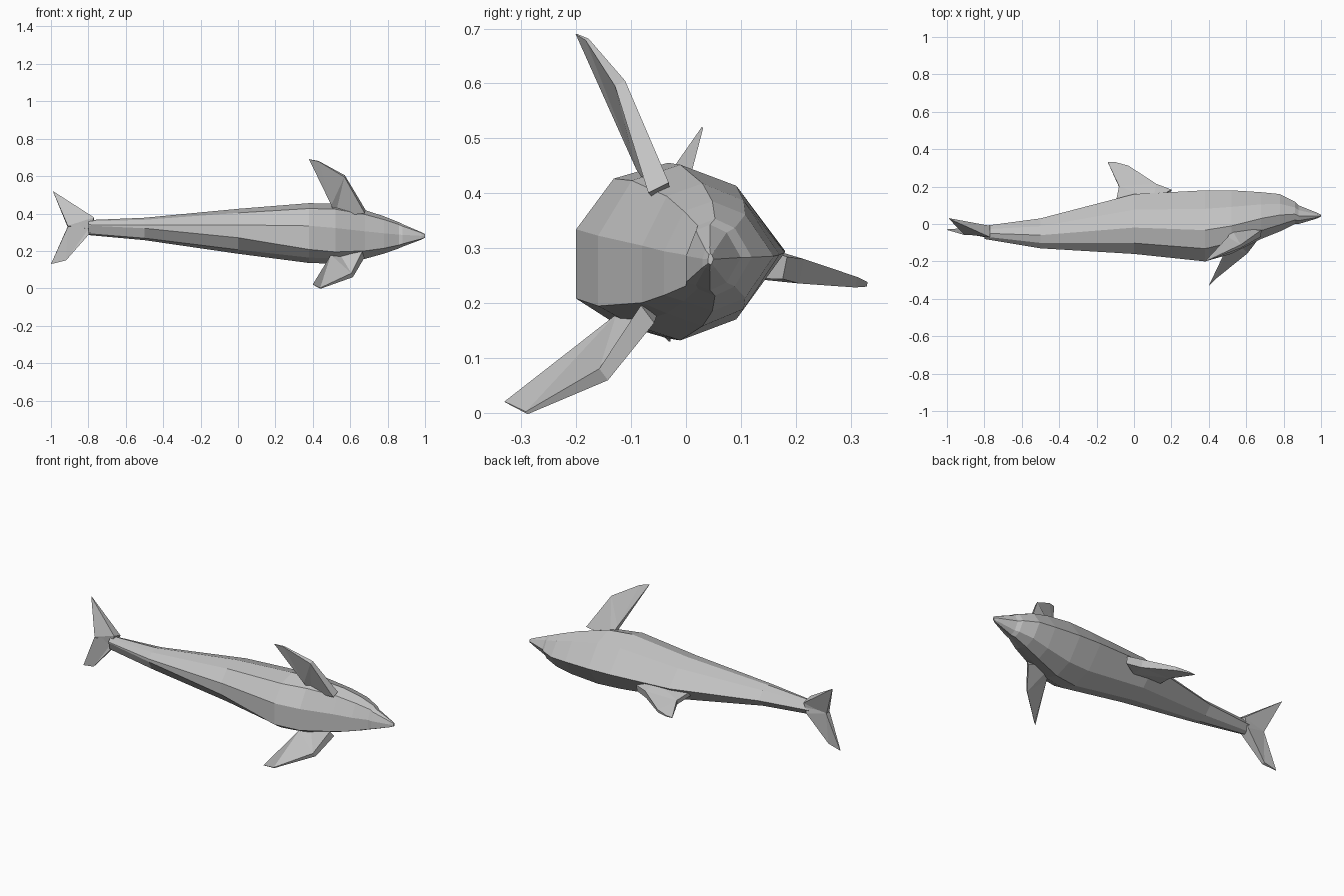
import bpy, bmesh
from mathutils import Vector

default_cube = bpy.data.objects.get("Cube")
if default_cube:
    bpy.data.objects.remove(default_cube)

# One flat colour for the whole animal
grey = (0.55, 0.55, 0.55, 1)
skin = bpy.data.materials.new("grey skin")
skin.use_nodes = True
skin.diffuse_color = grey
skin.node_tree.nodes["Principled BSDF"].inputs["Base Color"].default_value = grey


def loft(name, loops):
    """Skin a list of equal point loops, close both ends, make an object."""
    bm = bmesh.new()
    rings = [[bm.verts.new(point) for point in loop] for loop in loops]
    for ring, following in zip(rings, rings[1:]):
        for i in range(len(ring)):
            bm.faces.new((ring[i - 1], ring[i], following[i], following[i - 1]))
    caps = [bm.faces.new(rings[0]), bm.faces.new(rings[-1])]
    bmesh.ops.triangulate(bm, faces=caps)
    bmesh.ops.recalc_face_normals(bm, faces=bm.faces)
    mesh = bpy.data.meshes.new(name)
    bm.to_mesh(mesh)
    bm.free()
    mesh.materials.append(skin)
    obj = bpy.data.objects.new(name, mesh)
    bpy.context.collection.objects.link(obj)


def section(x, back, belly, half):
    """Nine-sided body section: ridge, shoulders, flanks, chest edges, keel."""
    middle = 0.305 - 0.025 * x
    depth = back - belly
    flank = [(0.74, 0.76), (0.44, 1), (0.18, 0.82)]
    upper = [(x, belly + depth * f, middle + half * w) for f, w in flank]
    lower = [(x, belly + depth * f, middle - half * w) for f, w in reversed(flank)]
    # The flat keel narrows towards the tail
    keel_middle = middle - 0.4 * x * half
    keel_half = 0.4 * half * min(1, (x + 1) / 1.4)
    keel = [(x, belly, keel_middle + side * keel_half) for side in (1, -1)]
    return [(x, back, middle)] + upper + keel + lower


def fin(name, outline, normal, thickness):
    """Plate that thins out evenly from its first point to its farthest."""
    points = [Vector(point) for point in outline]
    reach = max((point - points[0]).length for point in points)
    direction = Vector(normal).normalized()

    def surface(side):
        return [point + direction * side * thickness
                * (1.05 - (point - points[0]).length / reach)
                for point in points]

    loft(name, [surface(1), surface(-1)])


# Body from tail stock to snout: position, back, belly, half width
body_stations = [
    (-0.8, -0.01, -0.08, 0.04),
    (-0.5, 0.03, -0.13, 0.06),
    (0, 0.16, -0.16, 0.12),
    (0.38, 0.18, -0.2, 0.16),
    (0.52, 0.18, -0.16, 0.16),
    (0.68, 0.17, -0.08, 0.13),
    (0.78, 0.16, -0.04, 0.1),
    (0.86, 0.12, 0, 0.07),
    (0.88, 0.1, 0, 0.06),
    (0.98, 0.06, 0.03, 0.02),
    (1, 0.05, 0.04, 0.01),
]
loft("body", [section(*station) for station in body_stations])

# Dorsal fin on the back, leaning slightly towards the right side
dorsal_outline = [(0.1, 0.12), (0.2, 0.18), (0.12, 0.21), (-0.03, 0.31),
                  (-0.1, 0.33), (-0.14, 0.33), (-0.08, 0.2), (-0.1, 0.1)]
fin("dorsal_fin", [(x, y, 0.3 - 0.2 * y) for x, y in dorsal_outline],
    normal=(0, 0.2, 1), thickness=0.03)

# Flippers: leading root, elbow, two tip corners, trailing root
fin("left_flipper",
    [(0.68, -0.05, 0.41), (0.57, -0.12, 0.6), (0.43, -0.18, 0.68),
     (0.38, -0.2, 0.69), (0.5, -0.08, 0.45), (0.52, -0.04, 0.39)],
    normal=(0.1, 1, 0.5), thickness=0.02)
fin("right_flipper",
    [(0.67, -0.07, 0.18), (0.61, -0.15, 0.07), (0.44, -0.29, 0),
     (0.4, -0.33, 0.02), (0.5, -0.12, 0.17), (0.52, -0.05, 0.22)],
    normal=(0.3, 0.6, -0.8), thickness=0.02)

# Tail flukes overlap at the stock and meet at the notch
notch = (-0.91, -0.04, 0.33)
fin("left_fluke",
    [(-0.77, -0.04, 0.37), (-0.99, 0.03, 0.52), notch, (-0.79, -0.04, 0.31)],
    normal=(0, 1, -0.3), thickness=0.03)
fin("right_fluke",
    [(-0.79, -0.04, 0.3), (-0.92, -0.04, 0.15), (-1, -0.03, 0.13), notch,
     (-0.77, -0.04, 0.36)],
    normal=(0, 1, 0.1), thickness=0.03)
